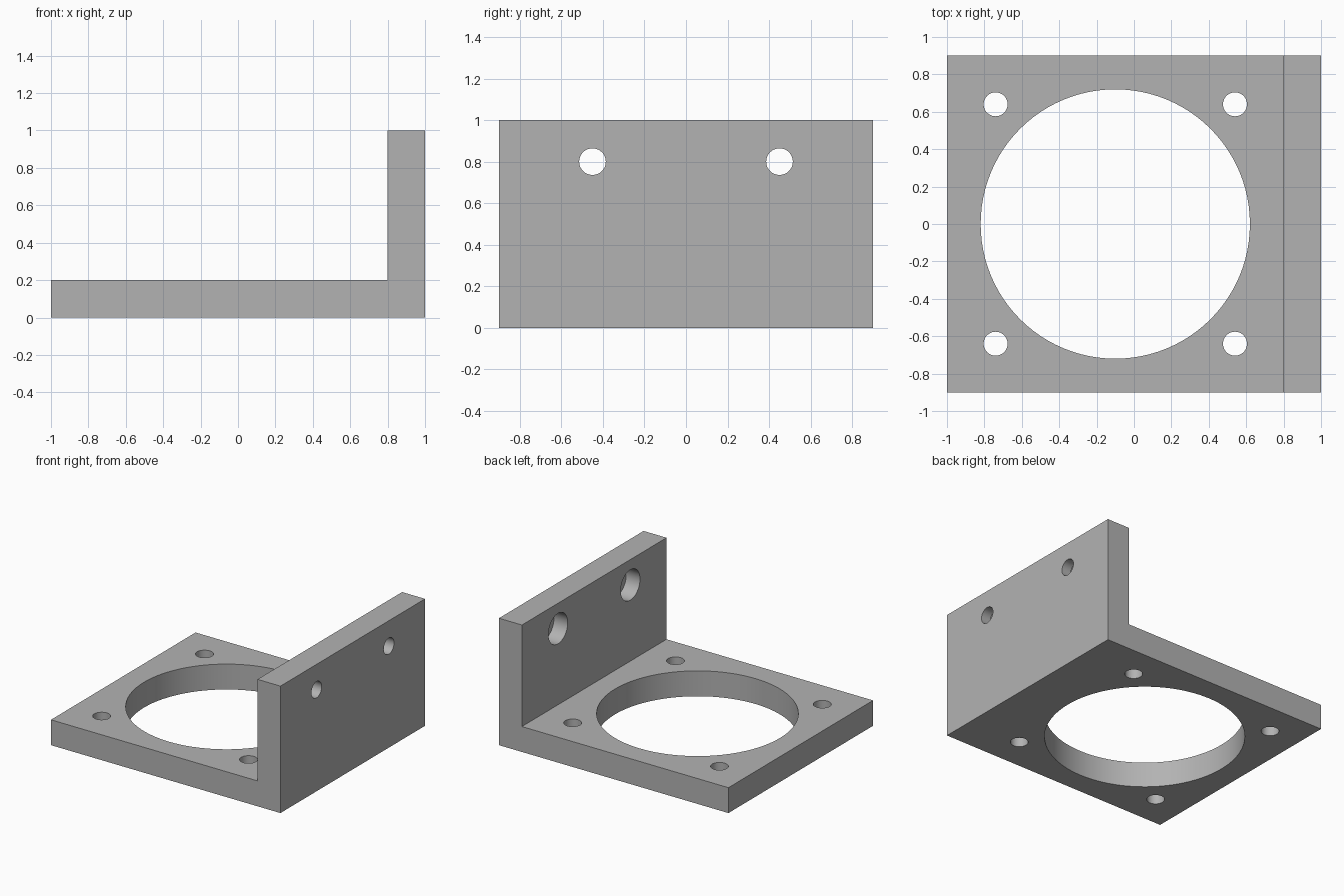
import bpy
import bmesh
from math import radians
from mathutils import Matrix

cube = bpy.data.objects.get("Cube")
if cube:
    bpy.data.objects.remove(cube, do_unlink=True)

DEPTH = 1.8          # size along y
THICK = 0.2          # plate and wall thickness
FAN_X = -0.1         # centre of the large opening
SCREW_R = 0.064

# Single grey material
grey = bpy.data.materials.new("plain grey")
grey.use_nodes = True
colour = (0.45, 0.45, 0.45, 1)
grey.diffuse_color = colour
grey.node_tree.nodes["Principled BSDF"].inputs["Base Color"].default_value = colour


def add_object(name, bm):
    bmesh.ops.recalc_face_normals(bm, faces=bm.faces)
    mesh = bpy.data.meshes.new(name)
    bm.to_mesh(mesh)
    bm.free()
    mesh.materials.append(grey)
    obj = bpy.data.objects.new(name, mesh)
    bpy.context.collection.objects.link(obj)
    return obj


def add_cylinder(bm, radius, length, centre, axis="Z", sides=48):
    turn = Matrix.Rotation(radians(90), 4, "Y") if axis == "X" else Matrix()
    bmesh.ops.create_cone(bm, cap_ends=True, segments=sides, radius1=radius,
                          radius2=radius, depth=length,
                          matrix=Matrix.Translation(centre) @ turn)


# L-shaped bracket: side profile extruded along y
bm = bmesh.new()
profile = [(-1, 0), (1, 0), (1, 1), (1 - THICK, 1), (1 - THICK, THICK), (-1, THICK)]
face = bm.faces.new([bm.verts.new((x, -DEPTH / 2, z)) for x, z in profile])
side = bmesh.ops.extrude_face_region(bm, geom=[face])["geom"]
bmesh.ops.translate(bm, vec=(0, DEPTH, 0),
                    verts=[v for v in side if isinstance(v, bmesh.types.BMVert)])
bracket = add_object("mounting_bracket", bm)

# Base cutters: large opening and four corner screw holes
base = bmesh.new()
add_cylinder(base, 0.72, 0.4, (FAN_X, 0, 0.1), sides=96)
for sx in (-1, 1):
    for sy in (-1, 1):
        add_cylinder(base, SCREW_R, 0.4, (FAN_X + sx * 0.64, sy * 0.64, 0.1))

# Wall cutters: through holes, and wider recesses on the inner side
holes, recesses = bmesh.new(), bmesh.new()
for y in (-0.45, 0.45):
    add_cylinder(holes, SCREW_R, 0.6, (0.9, y, 0.8), "X")
    add_cylinder(recesses, 0.12, 0.24, (0.8, y, 0.8), "X")

# Cut the bracket and remove the cutters
bpy.context.view_layer.objects.active = bracket
for name, cutter_bm in (("base_cutter", base), ("wall_hole_cutter", holes),
                        ("wall_recess_cutter", recesses)):
    cutter = add_object(name, cutter_bm)
    cutter.hide_render = True
    cut = bracket.modifiers.new(name, "BOOLEAN")
    cut.operation = "DIFFERENCE"
    cut.solver = "EXACT"
    cut.object = cutter
    bpy.ops.object.modifier_apply(modifier=cut.name)
    bpy.data.objects.remove(cutter, do_unlink=True)

# Smooth hole walls, sharp edges elsewhere
bpy.ops.object.select_all(action="DESELECT")
bracket.select_set(True)
bpy.ops.object.shade_smooth_by_angle(angle=radians(30))
